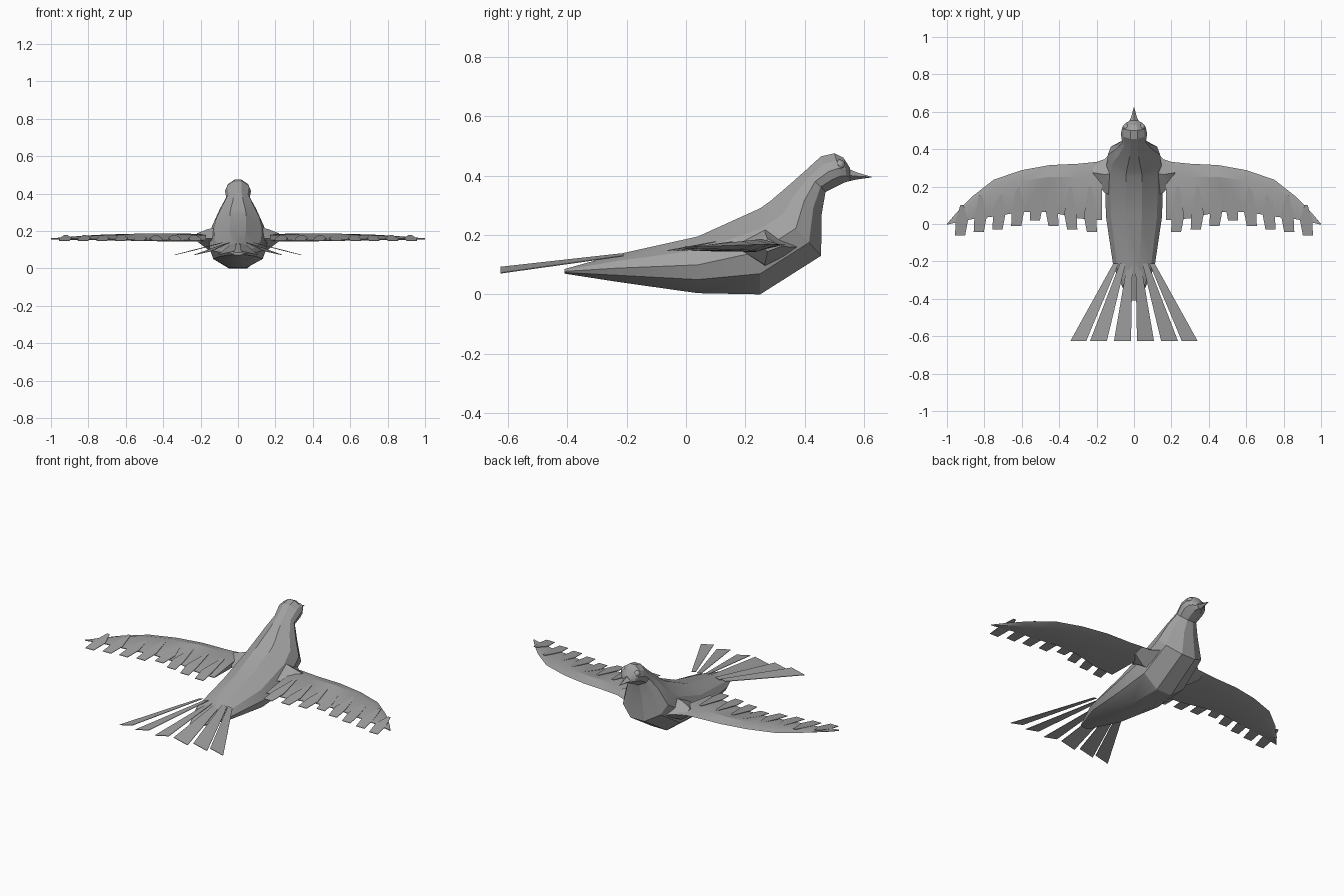
import bpy, bmesh, math
from mathutils import Vector

grey = bpy.data.materials.new("feather grey")
grey.diffuse_color = (0.36, 0.36, 0.36, 1)


def finish(name, bm, angle=25):
    bmesh.ops.recalc_face_normals(bm, faces=bm.faces)
    me = bpy.data.meshes.new(name)
    bm.to_mesh(me)
    bm.free()
    me.materials.append(grey)
    ob = bpy.data.objects.new(name, me)
    bpy.context.collection.objects.link(ob)
    bpy.ops.object.select_all(action='DESELECT')
    ob.select_set(True)
    bpy.context.view_layer.objects.active = ob
    bpy.ops.object.shade_smooth_by_angle(angle=math.radians(angle))
    return ob


def loft(name, rings, angle=25):
    """Skin a row of equal closed rings and cap both ends."""
    bm = bmesh.new()
    rows = [[bm.verts.new(p) for p in r] for r in rings]
    n = len(rows[0])
    for a, b in zip(rows, rows[1:]):
        for i in range(n):
            j = (i + 1) % n
            bm.faces.new((a[i], a[j], b[j], b[i]))
    bm.faces.new(rows[0])
    bm.faces.new(rows[-1])
    return finish(name, bm, angle)


def plate(name, pts, thick=0.003):
    """Thin four-cornered feather."""
    up = Vector((0, 0, thick))
    return loft(name, [[Vector(p) for p in pts], [Vector(p) + up for p in pts]])


# Body, neck and head: top point, bottom point, half width for each ring
SECTION = [(0.32, 0), (0.88, 0.24), (1, 0.5), (0.82, 0.76), (0.28, 1)]


def ring(ty, tz, by, bz, w):
    half = [(f * w, by + (ty - by) * t, bz + (tz - bz) * t) for f, t in SECTION]
    return half + [(-x, y, z) for x, y, z in reversed(half)]


loft("body", [ring(*r) for r in [
    (-0.41, 0.085, -0.41, 0.07, 0.03),
    (-0.23, 0.135, -0.23, 0.042, 0.11),
    (0.04, 0.195, 0.04, 0.004, 0.15),
    (0.25, 0.29, 0.25, 0.0, 0.155),
    (0.285, 0.315, 0.455, 0.13, 0.14),
    (0.34, 0.362, 0.457, 0.27, 0.098),
    (0.40, 0.415, 0.47, 0.345, 0.063),
    (0.455, 0.465, 0.505, 0.362, 0.07),
    (0.50, 0.475, 0.53, 0.375, 0.064),
    (0.53, 0.46, 0.545, 0.38, 0.048),
    (0.553, 0.425, 0.552, 0.384, 0.022)]])

# Beak
loft("beak", [[(s * h, y, z) for s, z in
               ((0, z0), (1, zm), (0, z1), (-1, zm))]
              for y, h, z0, zm, z1 in [(0.535, 0.032, 0.378, 0.402, 0.428),
                                       (0.575, 0.014, 0.387, 0.398, 0.411),
                                       (0.625, 0.001, 0.394, 0.395, 0.396)]])

# Wing ribs: x, leading y, trailing y, top z, bottom z
RIBS = [(0.17, 0.335, 0.02, 0.183, 0.145), (0.30, 0.322, 0.03, 0.186, 0.143),
        (0.45, 0.315, 0.065, 0.187, 0.145), (0.60, 0.288, 0.065, 0.184, 0.148),
        (0.75, 0.237, 0.04, 0.179, 0.15), (0.87, 0.143, 0.025, 0.171, 0.152),
        (0.95, 0.06, 0.008, 0.164, 0.153), (1.0, 0.0, -0.004, 0.158, 0.155)]
# Flight feather end positions, from the root outwards
ENDS = [(0.225, -0.042), (0.33, -0.03), (0.43, -0.012), (0.53, 0.018),
        (0.63, -0.012), (0.73, -0.03), (0.83, -0.042), (0.93, -0.062)]
# Tail feathers: root inner x, root outer x, tip inner x, tip outer x
TAIL = [(0.008, 0.036, 0.016, 0.107), (0.045, 0.075, 0.145, 0.235),
        (0.082, 0.11, 0.255, 0.34)]

for side, s in (("right", 1), ("left", -1)):
    rows = []
    for x, lead, trail, top, bot in RIBS:
        c = lead - trail
        rows.append([(s * x, lead, (top + bot) / 2 + 0.003),
                     (s * x, lead - 0.25 * c, top),
                     (s * x, trail, bot + 0.007),
                     (s * x, trail, bot + 0.003),
                     (s * x, lead - 0.3 * c, bot)])
    loft(side + "_wing", rows)

    # Shoulder joining wing and body
    loft(side + "_shoulder", [
        [(s * x, y0, zm), (s * x, ym, z1), (s * x, y1, zm), (s * x, ym, z0)]
        for x, y0, ym, y1, z0, zm, z1 in [
            (0.10, 0.14, 0.27, 0.40, 0.09, 0.16, 0.225),
            (0.16, 0.17, 0.265, 0.345, 0.10, 0.16, 0.21),
            (0.22, 0.25, 0.275, 0.325, 0.145, 0.163, 0.187)]])

    # Flight feathers, narrow at the root and lying over the wing
    for i, (x, y) in enumerate(ENDS):
        root = 0.2 - max(0, x - 0.75) * 0.55
        lean = 0.01 if x < 0.5 else -0.01
        plate(f"{side}_flight_feather_{i + 1}", [
            (s * (x - 0.027), y, 0.146), (s * (x + 0.027), y, 0.146),
            (s * (x + lean + 0.033), y + 0.085, 0.159),
            (s * (x + lean + 0.008), root, 0.176),
            (s * (x + lean - 0.008), root, 0.176),
            (s * (x + lean - 0.033), y + 0.085, 0.159)])

    # Fanned tail feathers
    for i, (a, b, c, d) in enumerate(TAIL):
        plate(f"{side}_tail_feather_{i + 1}", [
            (s * a, -0.21, 0.136), (s * b, -0.21, 0.128),
            (s * d, -0.625, 0.07), (s * c, -0.625, 0.09)])

    # Eye
    bm = bmesh.new()
    bmesh.ops.create_uvsphere(bm, u_segments=10, v_segments=6, radius=0.018)
    bmesh.ops.translate(bm, verts=bm.verts, vec=(s * 0.042, 0.518, 0.436))
    finish(side + "_eye", bm, 40)
